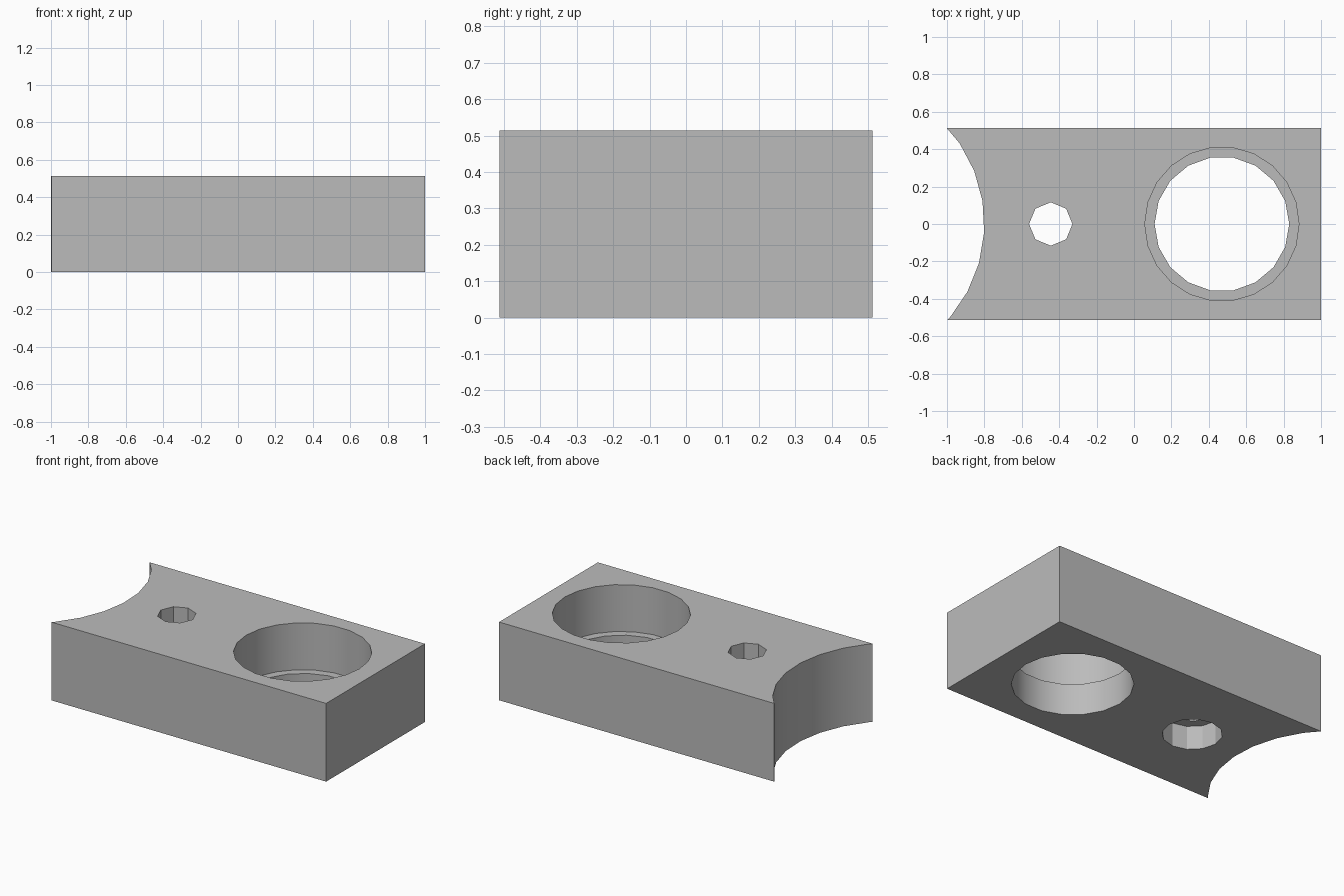
import bpy
import bmesh
from math import cos, sin, radians, tau

cube = bpy.data.objects.get("Cube")
if cube:
    bpy.data.objects.remove(cube, do_unlink=True)

WIDTH, HEIGHT = 1.026, 0.514

grey = bpy.data.materials.new("plain grey")
grey.use_nodes = True
grey.diffuse_color = (0.5, 0.5, 0.5, 1)
grey.node_tree.nodes["Principled BSDF"].inputs["Base Color"].default_value = (0.5, 0.5, 0.5, 1)


def prism(name, outline, z0, z1, top_outline=None):
    """Closed solid between a lower outline and an upper outline."""
    bm = bmesh.new()
    low = [bm.verts.new((x, y, z0)) for x, y in outline]
    high = [bm.verts.new((x, y, z1)) for x, y in top_outline or outline]
    bm.faces.new(low[::-1])
    bm.faces.new(high)
    for i in range(len(low)):
        j = (i + 1) % len(low)
        bm.faces.new((low[i], low[j], high[j], high[i]))
    mesh = bpy.data.meshes.new(name)
    bm.to_mesh(mesh)
    bm.free()
    mesh.materials.append(grey)
    obj = bpy.data.objects.new(name, mesh)
    bpy.context.collection.objects.link(obj)
    return obj


def ring(cx, radius, sides, turn=0):
    angles = [radians(turn) + tau * i / sides for i in range(sides)]
    return [(cx + radius * cos(a), radius * sin(a)) for a in angles]


# Rectangular block
w = WIDTH / 2
block = prism("block", [(-1, -w), (1, -w), (1, w), (-1, w)], 0, HEIGHT)

# Cutters: concave end, stepped bore, small hole with a countersink below
cutters = [
    prism("end_cutter", ring(-1.57, 0.77, 29, 34), -0.1, 0.7),
    prism("bore_cutter", ring(0.47, 0.36, 18), -0.1, 0.4),
    prism("counterbore_cutter", ring(0.47, 0.412, 22), 0.206, 0.7),
    prism("hole_cutter", ring(-0.445, 0.116, 8), -0.1, 0.7),
    prism("pocket_cutter", ring(-0.445, 0.178, 12), -0.1, 0.155),
]
for cutter in cutters:
    cutter.hide_render = True
    cut = block.modifiers.new(cutter.name, "BOOLEAN")
    cut.operation = "DIFFERENCE"
    cut.solver = "EXACT"
    cut.object = cutter

# Bake the cuts and drop the cutters
graph = bpy.context.evaluated_depsgraph_get()
baked = bpy.data.meshes.new_from_object(block.evaluated_get(graph))
block.modifiers.clear()
block.data = baked
for cutter in cutters:
    bpy.data.objects.remove(cutter, do_unlink=True)

# Smooth the round walls, keep the rims and small facets sharp
bpy.ops.object.select_all(action="DESELECT")
block.select_set(True)
bpy.context.view_layer.objects.active = block
bpy.ops.object.shade_smooth_by_angle(angle=radians(28))
